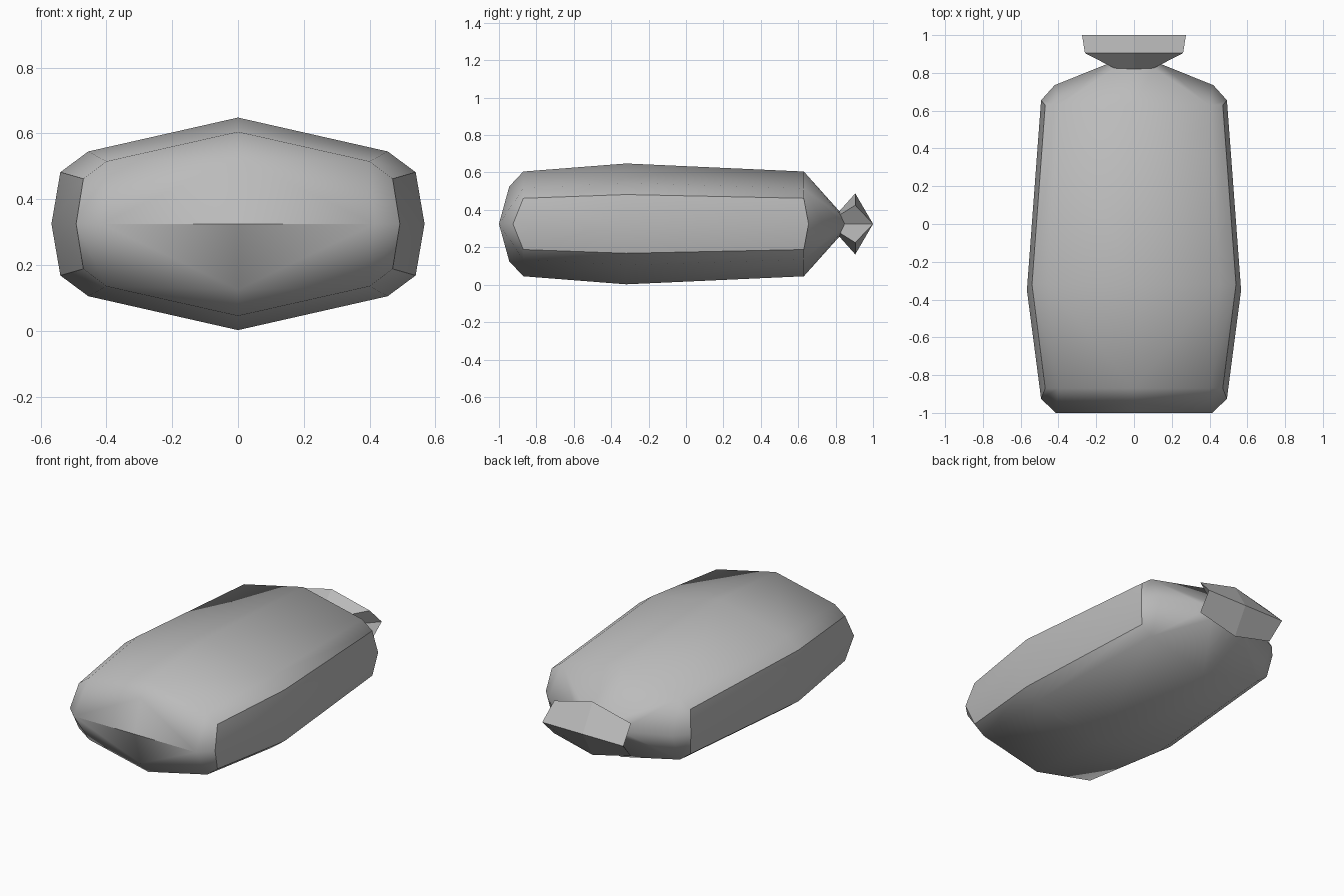
import bpy, bmesh

if "Cube" in bpy.data.objects:
    bpy.data.objects.remove(bpy.data.objects["Cube"])

CENTRE_Z = 0.325

grey = bpy.data.materials.new("plain_grey")
grey.diffuse_color = (0.5, 0.5, 0.5, 1)
grey.use_nodes = True
grey.node_tree.nodes["Principled BSDF"].inputs["Base Color"].default_value = grey.diffuse_color


def mirrored_shell(name, points, faces, sharp=None):
    """Build a quarter shell, reflect it in x and z; sharp=None means flat faces."""
    bm = bmesh.new()
    for sx in (1, -1):
        for sz in (1, -1):
            v = {k: bm.verts.new((x * sx, y, CENTRE_Z + z * sz))
                 for k, (x, y, z) in points.items()}
            for f in faces:
                face = bm.faces.new([v[k] for k in f.split()])
                face.smooth = sharp is not None
            for a, b in sharp or ():
                bm.edges.get((v[a], v[b])).smooth = False
    bmesh.ops.remove_doubles(bm, verts=bm.verts, dist=0.0005)
    bmesh.ops.recalc_face_normals(bm, faces=bm.faces)
    mesh = bpy.data.meshes.new(name)
    bm.to_mesh(mesh)
    bm.free()
    mesh.materials.append(grey)
    obj = bpy.data.objects.new(name, mesh)
    bpy.context.collection.objects.link(obj)
    return obj


# Neck corners shared by the bag and its tied tail
neck = {"neck_top": (0, 0.82, 0.068),
        "neck_corner": (0.105, 0.825, 0.05),
        "neck_side": (0.14, 0.848, 0)}

# Bag: three cross-sections (front, middle, back) plus the closing ends
bag = dict(neck)
sections = [("f", -0.87, -0.925, 0.28, (0.40, 0.19), (0.47, 0.137), 0.492),
            ("m", -0.32, -0.35, 0.323, (0.455, 0.22), (0.54, 0.157), 0.567),
            ("b", 0.63, 0.655, 0.28, (0.40, 0.19), (0.47, 0.137), 0.492)]
for s, y, side_y, top, shoulder, rim, side in sections:
    bag[s + "0"] = (0, y, top)
    bag[s + "1"] = (shoulder[0], y, shoulder[1])
    bag[s + "2"] = (rim[0], y, rim[1])
    bag[s + "3"] = (side, side_y, 0)
bag.update(nose_top=(0, -0.945, 0.2), nose_mid=(0, -1, 0),
           nose_end=(0.415, -1, 0), back_end=(0.42, 0.735, 0))

bag_faces = [f"{a}{i} {a}{i+1} {b}{i+1} {b}{i}"
             for a, b in ("fm", "mb") for i in range(3)]
bag_faces += ["f0 nose_top f1", "nose_top nose_mid nose_end f1",
              "f1 nose_end f3 f2",
              "b0 b1 neck_corner neck_top", "b1 back_end neck_side neck_corner",
              "b1 b2 b3 back_end"]
bag_sharp = [("f2", "m2"), ("m2", "b2"), ("f2", "f3"), ("b2", "b3"),
             ("nose_mid", "nose_end")]
mirrored_shell("bag", bag, bag_faces, bag_sharp)

# Tail: flares out of the neck and pinches to a straight end edge
tail = dict(neck, flare_top=(0, 0.905, 0.163), flare_corner=(0.26, 0.905, 0.1),
            end_mid=(0, 1, 0), end_side=(0.275, 1, 0))
tail_faces = ["neck_top neck_corner flare_corner flare_top",
              "neck_corner neck_side end_side flare_corner",
              "flare_top flare_corner end_side end_mid"]
mirrored_shell("tied_tail", tail, tail_faces)
